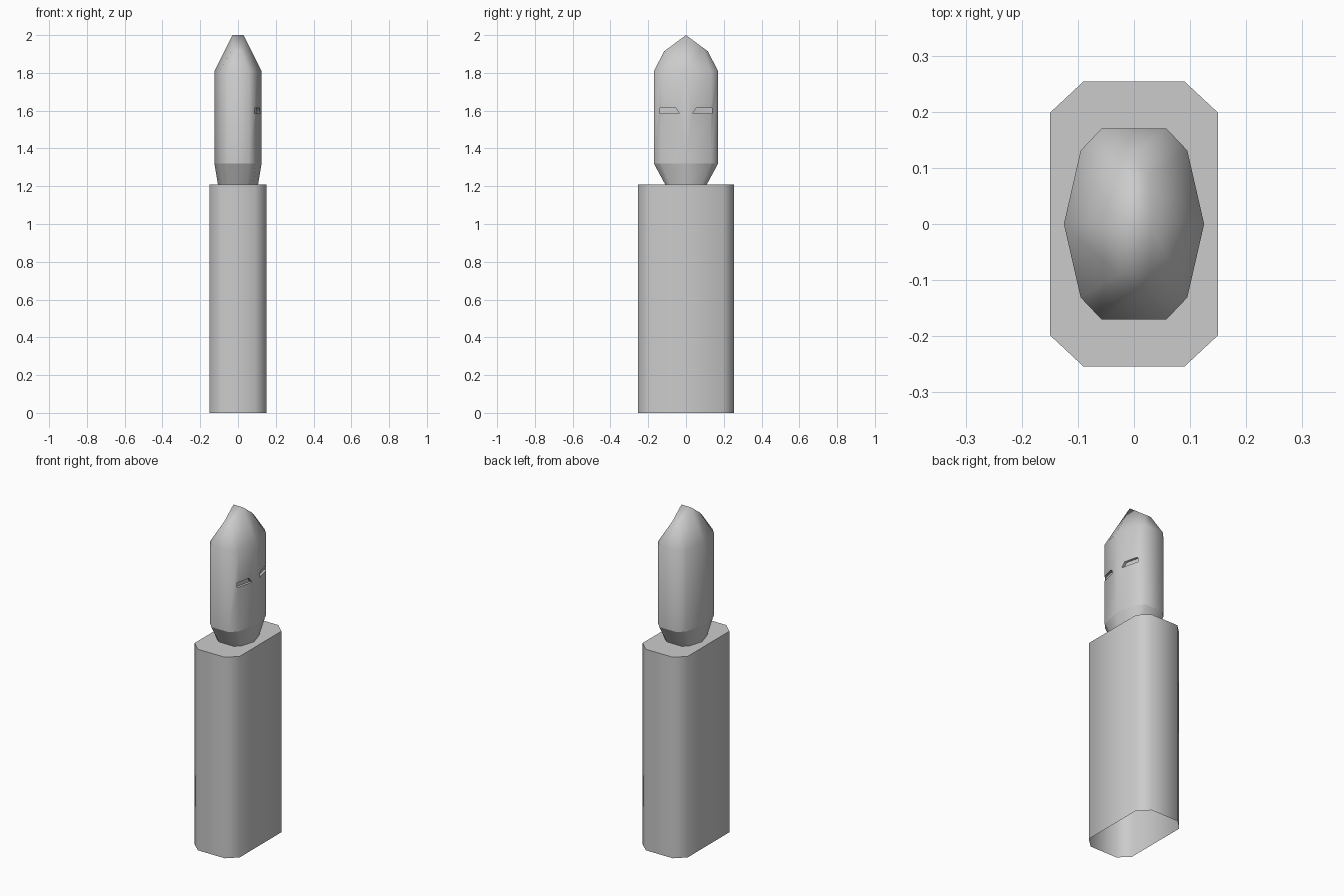
import bpy, bmesh
from math import radians

if "Cube" in bpy.data.objects:
    bpy.data.objects.remove(bpy.data.objects["Cube"])


def mirrored(quarter):
    """Counter-clockwise closed outline from the +x+y quarter (first point may sit on y=0)."""
    upper = quarter + [(-x, y) for x, y in reversed(quarter)]
    return upper + [(x, -y) for x, y in reversed(upper) if y > 0]


def build(name, rings, bottom=False, top=False, ridge=False):
    """Loft closed rings, with optional flat end caps or a ridged cap."""
    bm = bmesh.new()
    loops = [[bm.verts.new(p) for p in ring] for ring in rings]
    n = len(loops[0])
    for a, b in zip(loops, loops[1:]):
        for i in range(n):
            j = (i + 1) % n
            bm.faces.new((a[i], a[j], b[j], b[i]))
    if bottom:
        bm.faces.new(loops[0][::-1])
    if top:
        bm.faces.new(loops[-1])
    if ridge:
        # Strips joining each right-hand vertex to its mirror across x
        t, q = loops[-1], n // 4
        for k in range(-q, q):
            m = n // 2 - k
            bm.faces.new((t[k % n], t[(k + 1) % n], t[(m - 1) % n], t[m % n]))
    bmesh.ops.recalc_face_normals(bm, faces=bm.faces)
    mesh = bpy.data.meshes.new(name)
    bm.to_mesh(mesh)
    bm.free()
    ob = bpy.data.objects.new(name, mesh)
    bpy.context.collection.objects.link(ob)
    return ob


def activate(ob):
    bpy.ops.object.select_all(action='DESELECT')
    ob.select_set(True)
    bpy.context.view_layer.objects.active = ob


def smooth(ob):
    activate(ob)
    bpy.ops.object.shade_smooth_by_angle(angle=radians(60))


def level(outline, z, sx=1, sy=1):
    return [(x * sx, y * sy, z) for x, y in outline]


# Body: chamfered block, open underneath
block = mirrored([(0.15, 0.198), (0.09, 0.254)])
body = build("body", [level(block, 0), level(block, 1.21)], top=True)
smooth(body)

# Neck: tapers down from the head onto the body
section = mirrored([(0.125, 0), (0.095, 0.131), (0.058, 0.17)])
neck = build("neck", [level(section, 1.21, 0.85, 0.65), level(section, 1.32)])
smooth(neck)

# Head: straight sides rising to a narrow peaked ridge
crown = mirrored([(0.03, 0), (0.028, 0.09), (0.02, 0.115)])
crown = [(x, y, 2 - 0.74 * abs(y)) for x, y in crown]
head = build("head", [level(section, 1.32), level(section, 1.81), crown],
             bottom=True, ridge=True)

# Eye slits: shallow recesses following the angled +x faces
slit = [(0.035, 1.585), (0.138, 1.585), (0.138, 1.615), (0.055, 1.615)]
for side in (-1, 1):
    rings = [[(0.125 - 0.229 * y + dx, side * y, z) for y, z in slit]
             for dx in (-0.015, 0.05)]
    cutter = build("eye_cutter", rings, bottom=True, top=True)
    cutter.hide_render = True
    mod = head.modifiers.new("eye_slit", 'BOOLEAN')
    mod.operation = 'DIFFERENCE'
    mod.solver = 'EXACT'
    mod.object = cutter
    activate(head)
    bpy.ops.object.modifier_apply(modifier=mod.name)
    bpy.data.objects.remove(cutter)
smooth(head)
